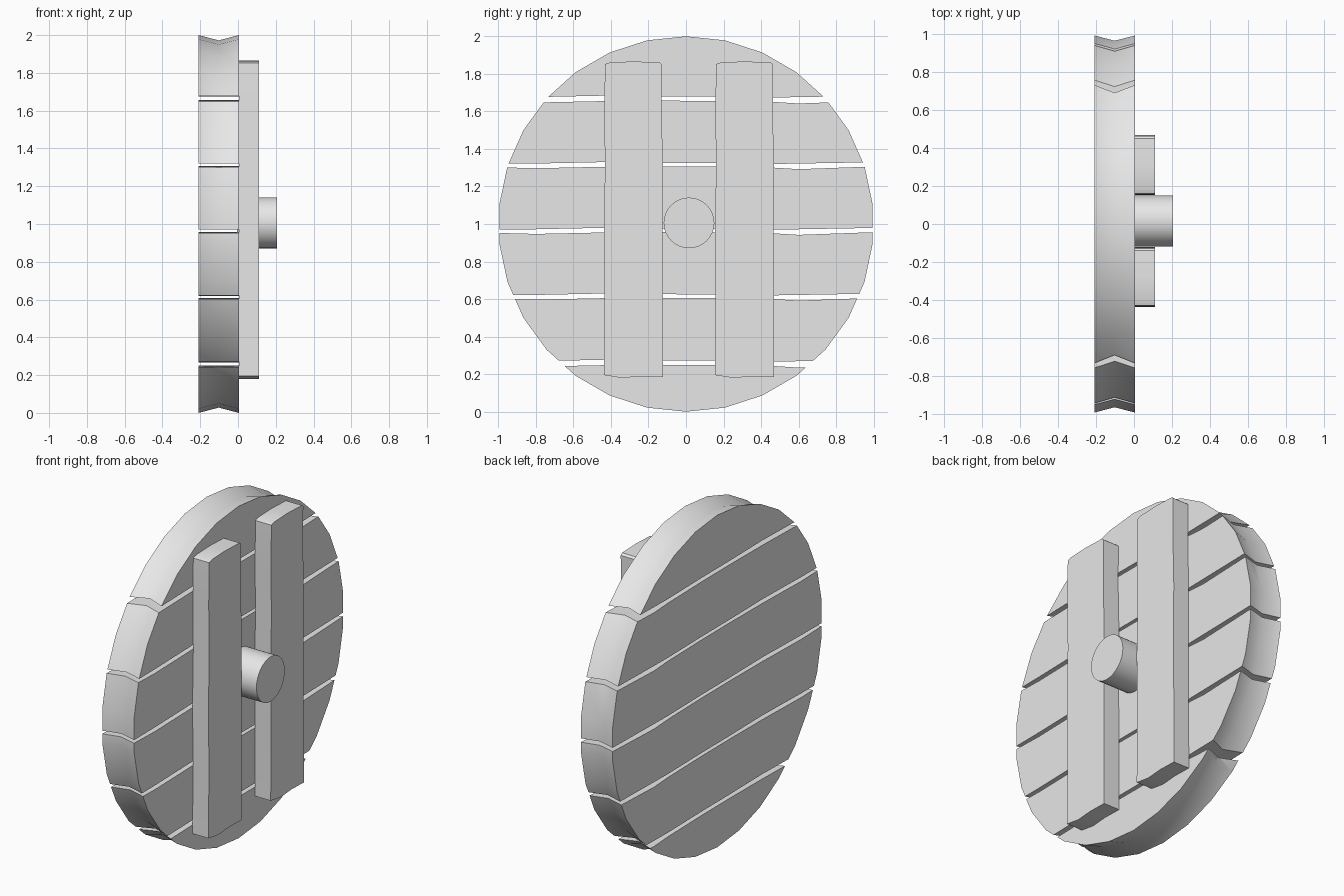
import bpy
import bmesh
import math

if "Cube" in bpy.data.objects:
    bpy.data.objects.remove(bpy.data.objects["Cube"])

grey = bpy.data.materials.new("plain grey")
grey.use_nodes = True
grey.diffuse_color = (0.8, 0.8, 0.8, 1)
grey.node_tree.nodes["Principled BSDF"].inputs["Base Color"].default_value = (0.8, 0.8, 0.8, 1)

BACK, FACE, CENTRE = -0.208, 0.004, 1.0


def loft(name, rings):
    """Closed solid through matching rings of points, capped at both ends."""
    bm = bmesh.new()
    loops = [[bm.verts.new(p) for p in ring] for ring in rings]
    for a, b in zip(loops, loops[1:]):
        for i in range(len(a)):
            j = (i + 1) % len(a)
            bm.faces.new((a[i], a[j], b[j], b[i]))
    bm.faces.new(loops[0])
    bm.faces.new(loops[-1])
    bmesh.ops.recalc_face_normals(bm, faces=bm.faces)
    mesh = bpy.data.meshes.new(name)
    bm.to_mesh(mesh)
    bm.free()
    mesh.materials.append(grey)
    obj = bpy.data.objects.new(name, mesh)
    bpy.context.collection.objects.link(obj)
    return obj


def prism(name, outline, x0, x1):
    return loft(name, [[(x, y, z) for y, z in outline] for x in (x0, x1)])


def circle(x, r, sides, y=0.0, z=CENTRE):
    steps = [2 * math.pi * i / sides for i in range(sides)]
    return [(x, y + r * math.sin(a), z + r * math.cos(a)) for a in steps]


def finish(obj, angle):
    bpy.ops.object.select_all(action='DESELECT')
    obj.select_set(True)
    bpy.context.view_layer.objects.active = obj
    bpy.ops.object.shade_smooth_by_angle(angle=math.radians(angle))


# Planks: grooved disc sliced into boards with slightly uneven edges
edge_y = (-1.1, -0.8, -0.43, -0.13, 0.15, 0.47, 0.6, 1.1)
under_wave = (0, 0.002, 0.01, 0.006, 0.005, 0, 0.002, 0.011)
over_wave = (0.005, -0.003, 0.005, 0.007, 0.006, 0, -0.008, 0.01)
bottoms = (-0.2, 0.267, 0.62, 0.97, 1.32, 1.674)
tops = (0.243, 0.6, 0.95, 1.3, 1.65, 2.2)

for n, (low, high) in enumerate(zip(bottoms, tops), 1):
    plank = loft(f"plank_{n}", [circle(BACK, 1, 30),
                                circle((BACK + FACE) / 2, 0.972, 30),
                                circle(FACE, 1, 30)])
    lower = [(y, low + w) for y, w in zip(edge_y, under_wave)]
    upper = [(y, high + w) for y, w in zip(edge_y, over_wave)]
    cutter = prism("cutter", lower + upper[::-1], -0.5, 0.5)
    cutter.hide_render = True
    mod = plank.modifiers.new("slice", 'BOOLEAN')
    mod.operation = 'INTERSECT'
    mod.solver = 'EXACT'
    mod.object = cutter
    graph = bpy.context.evaluated_depsgraph_get()
    sliced = bpy.data.meshes.new_from_object(plank.evaluated_get(graph))
    plank.modifiers.clear()
    plank.data = sliced
    bpy.data.objects.remove(cutter)
    finish(plank, 40)

# Battens: upright boards with softly worn ends and wavering sides
batten_outline = (
    (-0.15, 1.852), (-0.125, 1.861), (0, 1.866), (0.14, 1.861), (0.153, 1.85),
    (0.151, 1.6), (0.158, 1.3), (0.155, 1.0), (0.158, 0.6), (0.159, 0.185),
    (0.04, 0.188), (-0.06, 0.18), (-0.157, 0.195),
    (-0.153, 0.6), (-0.157, 1.0), (-0.15, 1.3), (-0.155, 1.6))
for name, y in (("front_batten", -0.281), ("rear_batten", 0.311)):
    batten = prism(name, [(y + dy, z) for dy, z in batten_outline], FACE, 0.11)
    finish(batten, 25)

# Central peg
peg = loft("centre_peg", [circle(x, 0.135, 32, 0.016, 1.006) for x in (FACE - 0.01, 0.206)])
finish(peg, 30)
